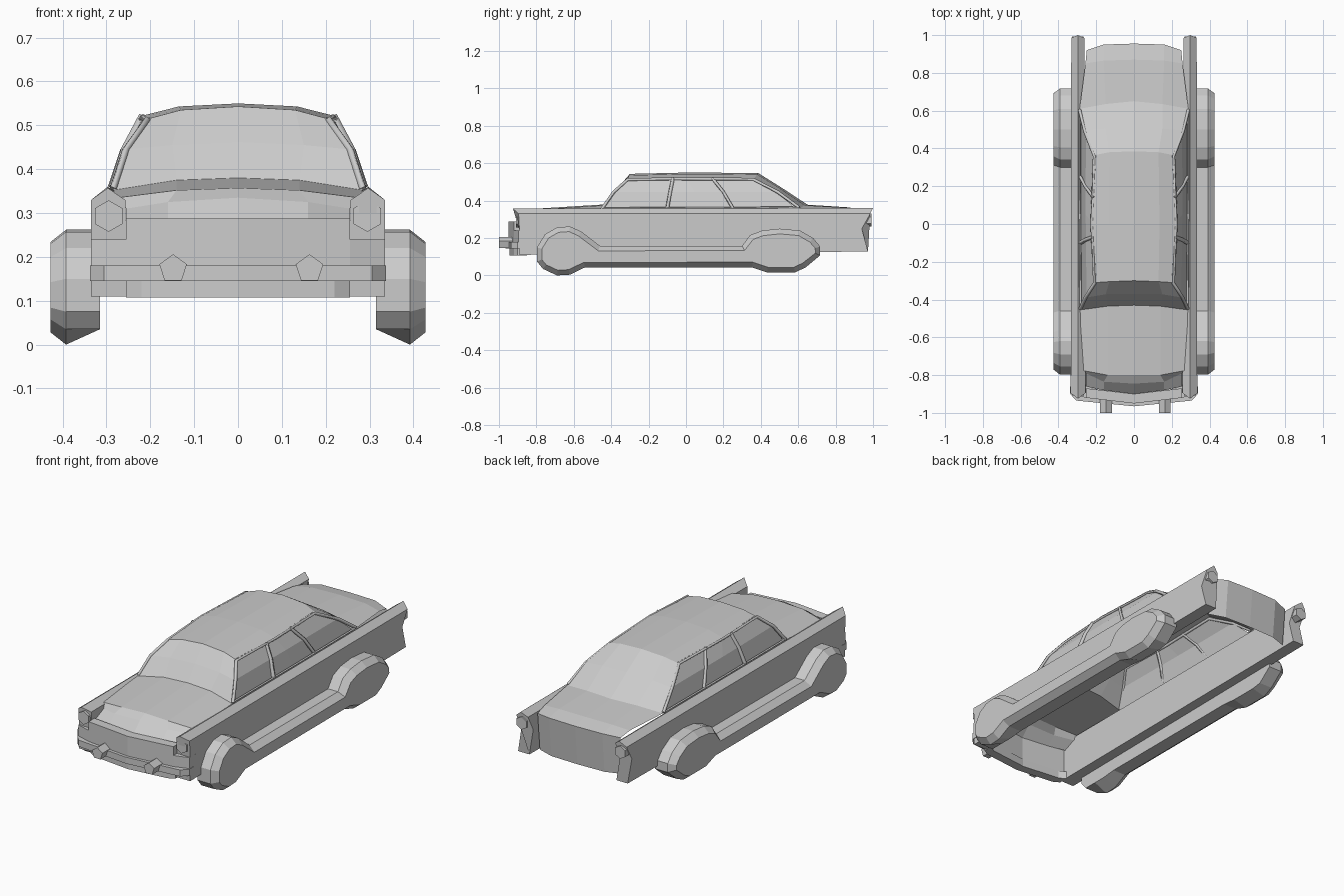
import bpy, bmesh, math
from mathutils import Vector

if "Cube" in bpy.data.objects:
    bpy.data.objects.remove(bpy.data.objects["Cube"])


def finish(name, bm, mirror=True):
    bmesh.ops.recalc_face_normals(bm, faces=bm.faces)
    mesh = bpy.data.meshes.new(name)
    bm.to_mesh(mesh)
    bm.free()
    ob = bpy.data.objects.new(name, mesh)
    bpy.context.collection.objects.link(ob)
    if mirror:
        ob.modifiers.new("Mirror", 'MIRROR')
    return ob


def loft(name, rows, closed=False):
    """Skin rows of points; closed rows get end caps. Mirrored in x."""
    bm = bmesh.new()
    vs = [[bm.verts.new(p) for p in r] for r in rows]
    n = len(rows[0])
    for a, b in zip(vs, vs[1:]):
        for i in range(n if closed else n - 1):
            j = (i + 1) % n
            bm.faces.new((a[i], a[j], b[j], b[i]))
    if closed:
        bm.faces.new(vs[0])
        bm.faces.new(vs[-1])
    return finish(name, bm)


def prism(name, half, depth, z0, z1):
    """V-shaped bar: half front outline in plan, given depth, mirrored."""
    rows = [[(x, y, z0), (x, y, z1), (x, y + depth, z1), (x, y + depth, z0)]
            for x, y in half]
    bm = bmesh.new()
    vs = [[bm.verts.new(p) for p in r] for r in rows]
    for a, b in zip(vs, vs[1:]):
        for i in range(4):
            j = (i + 1) % 4
            bm.faces.new((a[i], a[j], b[j], b[i]))
    bm.faces.new(vs[-1])
    return finish(name, bm)


def rod(name, sides, r, x, z, y0, y1):
    bpy.ops.mesh.primitive_cylinder_add(
        vertices=sides, radius=r, depth=y1 - y0,
        location=(x, (y0 + y1) / 2, z), rotation=(math.pi / 2, 0, 0))
    bpy.context.object.name = name


def trim(name, pts, r):
    """Thin square bar along a path, mirrored in x."""
    cu = bpy.data.curves.new(name, 'CURVE')
    cu.dimensions = '3D'
    cu.bevel_depth = r
    cu.bevel_resolution = 0
    cu.use_fill_caps = True
    sp = cu.splines.new('POLY')
    sp.points.add(len(pts) - 1)
    for p, co in zip(sp.points, pts):
        p.co = (*co, 1)
    ob = bpy.data.objects.new(name, cu)
    bpy.context.collection.objects.link(ob)
    ob.modifiers.new("Mirror", 'MIRROR')


# Bonnet and nose
cowl = [(0, -.43, .38), (.14, -.435, .375), (.285, -.455, .352)]
loft("bonnet", [
    cowl,
    [(0, -.80, .357), (.14, -.80, .352), (.275, -.775, .335)],
    [(0, -.845, .335), (.16, -.835, .325), (.255, -.79, .31)],
    [(0, -.90, .28), (.16, -.88, .28), (.255, -.86, .28)]])

# Windscreen, roof, rear window
roof_front = [(0, -.30, .543), (.13, -.305, .535), (.205, -.31, .515)]
roof_rear = [(0, .385, .548), (.13, .38, .54), (.207, .365, .518)]
shelf = [(0, .65, .378), (.15, .635, .375), (.288, .61, .36)]
loft("windscreen", [
    cowl, [(0, -.37, .462), (.15, -.372, .455), (.258, -.39, .445)], roof_front])
loft("roof", [roof_front,
              [(0, 0, .55), (.135, 0, .543), (.222, 0, .521)], roof_rear])
loft("rear_window", [
    roof_rear, [(0, .51, .47), (.15, .505, .463), (.262, .495, .448)], shelf])

# Boot lid and rear panel
loft("boot", [
    shelf,
    [(0, .87, .364), (.16, .865, .362), (.257, .85, .35)],
    [(0, .955, .345), (.16, .95, .345), (.25, .92, .335)],
    [(0, .935, .13), (.16, .93, .13), (.25, .90, .13)]])

# Side windows with frames and pillars
loft("side_window", [
    [(.28, -.45, .34), (.282, .08, .34), (.282, .605, .34)],
    [(.251, -.385, .445), (.256, .05, .445), (.255, .49, .445)],
    [(.2, -.31, .517), (.216, 0, .522), (.202, .365, .52)]])
trim("window_frame", [
    (.285, -.45, .355), (.256, -.387, .445), (.208, -.312, .512),
    (.222, 0, .516), (.209, .36, .513), (.26, .492, .445), (.288, .605, .362)], .009)
trim("centre_pillar", [(.284, -.1, .36), (.257, -.085, .445), (.217, -.07, .52)], .011)
trim("rear_pillar", [(.284, .25, .36), (.258, .20, .445), (.214, .14, .52)], .009)
trim("belt_line", [(.283, -.45, .358), (.287, .08, .36), (.287, .6, .362)], .006)

# Full-length wings with raised tail fins
front = [(.335, -.89, .11), (.335, -.89, .24), (.335, -.895, .33), (.297, -.925, .357),
         (.257, -.895, .33), (.255, -.89, .24), (.255, -.89, .11)]
rear = [(.33, .973, .128), (.332, .94, .25), (.332, .985, .33), (.297, 1.0, .36),
        (.262, .985, .335), (.262, .94, .25), (.262, .973, .128)]
loft("wing", [front, rear], closed=True)

# Wheel covers joined by the sill: one profile in y, z
prof = [(-.797, .075), (-.797, .15), (-.754, .22), (-.69, .257), (-.62, .262),
        (-.56, .235), (-.46, .158), (.30, .158), (.342, .215), (.406, .24),
        (.5, .25), (.61, .24), (.68, .2), (.717, .155), (.717, .107),
        (.64, .043), (.583, .016), (.433, .016), (.353, .043), (-.54, .043),
        (-.62, .004), (-.69, .0), (-.765, .035)]


def inset(pts, d):
    out = []
    for i, p in enumerate(pts):
        a, b, c = Vector(pts[i - 1]), Vector(p), Vector(pts[(i + 1) % len(pts)])
        t = ((b - a).normalized() + (c - b).normalized()).normalized()
        out.append((b.x + t.y * d, b.y - t.x * d))
    return out


loft("wheels_and_sill", [
    [(.315, y, max(z, .035)) for y, z in prof],
    [(.392, y, z) for y, z in prof],
    [(.427, y, z) for y, z in inset(prof, .028)]], closed=True)

# Front apron, bumper bar and guards
prism("upper_apron", [(0, -.95), (.255, -.92)], .05, .18, .288)
prism("apron", [(0, -.95), (.255, -.92), (.335, -.895)], .05, .145, .24)
prism("lower_apron", [(0, -.945), (.22, -.92), (.255, -.90)], .05, .107, .15)
prism("bumper_bar", [(0, -.965), (.305, -.935), (.338, -.90)], .04, .145, .18)
for x in (-.148, .163):
    rod("bumper_guard", 5, .033, x, .173, -1.0, -.90)

# Headlamps and tail lamps
for s in (-1, 1):
    rod("headlamp", 6, .036, s * .295, .293, -.908, -.86)
    rod("tail_lamp", 6, .035, s * .297, .296, .92, .992)
